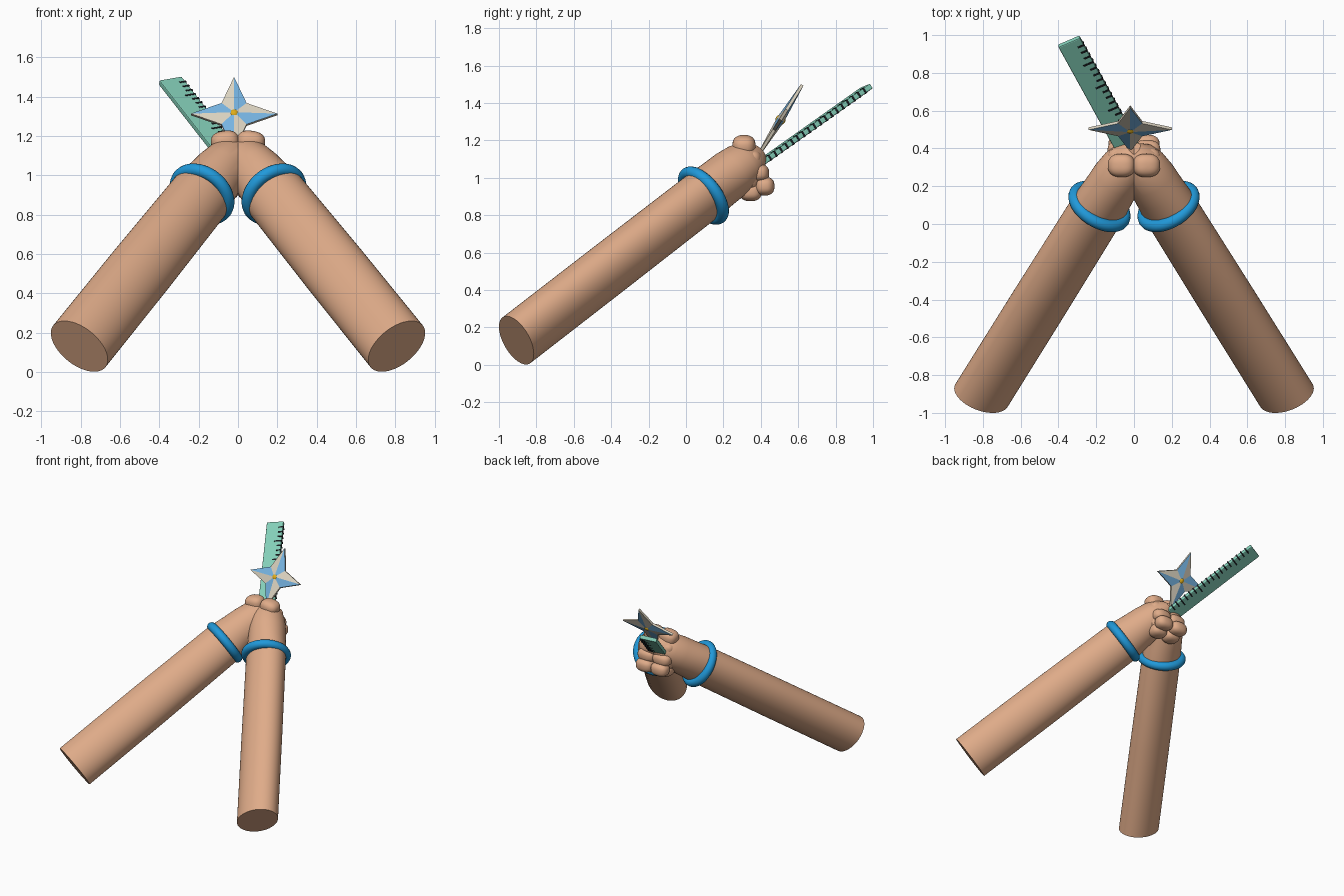
import bpy, bmesh, math
from mathutils import Vector, Matrix

cube = bpy.data.objects.get("Cube")
if cube:
    bpy.data.objects.remove(cube, do_unlink=True)


def material(name, r, g, b):
    m = bpy.data.materials.new(name)
    m.use_nodes = True
    m.diffuse_color = (r, g, b, 1)
    m.node_tree.nodes["Principled BSDF"].inputs["Base Color"].default_value = (r, g, b, 1)
    return m


skin = material("skin", 0.74, 0.41, 0.25)
band_blue = material("band blue", 0.015, 0.32, 0.70)
teal = material("ruler teal", 0.23, 0.62, 0.48)
black = material("tick black", 0.01, 0.012, 0.015)
star_blue = material("star blue", 0.18, 0.45, 0.75)
cream = material("star cream", 0.70, 0.64, 0.52)
gold = material("gold", 0.75, 0.42, 0.01)


def make_object(name, bm, mats, smooth=None):
    bmesh.ops.recalc_face_normals(bm, faces=bm.faces)
    mesh = bpy.data.meshes.new(name)
    bm.to_mesh(mesh)
    bm.free()
    ob = bpy.data.objects.new(name, mesh)
    bpy.context.collection.objects.link(ob)
    for m in mats:
        mesh.materials.append(m)
    if smooth:
        bpy.ops.object.select_all(action='DESELECT')
        ob.select_set(True)
        bpy.context.view_layer.objects.active = ob
        bpy.ops.object.shade_smooth_by_angle(angle=math.radians(smooth))
    return ob


def mirror(ob):
    mod = ob.modifiers.new("Mirror", 'MIRROR')
    mod.use_mirror_merge = False


def frame(origin, x, y, z):
    m = Matrix((x, y, z)).transposed().to_4x4()
    m.translation = origin
    return m


def grid_skin(bm, rings, wrap_rings=False):
    n = len(rings[0])
    pairs = list(zip(rings, rings[1:]))
    if wrap_rings:
        pairs.append((rings[-1], rings[0]))
    for a, b in pairs:
        for i in range(n):
            j = (i + 1) % n
            bm.faces.new((a[i], a[j], b[j], b[i]))


def cut_at_middle(bm):
    bmesh.ops.bisect_plane(bm, geom=bm.verts[:] + bm.edges[:] + bm.faces[:],
                           plane_co=(0, 0, 0), plane_no=(-1, 0, 0), clear_outer=True)


# Forearm axis and its cross-section directions
elbow = Vector((0.807, -0.907, 0.131))
reach = Vector((-0.624, 1.0, 0.774))
along = reach.normalized()
wide = Vector((reach.z, 0, -reach.x)).normalized()
narrow = along.cross(wide)

# Arms: elliptical tubes that narrow through the wrist into the fist
bm = bmesh.new()
rings = []
for t, a, b in [(0, .17, .132), (.5, .168, .132), (1, .16, .132), (1.08, .145, .132),
                (1.15, .136, .133), (1.21, .122, .125), (1.26, .095, .10), (1.3, .04, .05)]:
    ring = []
    for i in range(48):
        ang = math.tau * i / 48
        ring.append(bm.verts.new(elbow + reach * t + wide * a * math.cos(ang)
                                 + narrow * b * math.sin(ang)))
    rings.append(ring)
grid_skin(bm, rings)
bm.faces.new(rings[0])
bm.faces.new(rings[-1])
cut_at_middle(bm)
mirror(make_object("arms", bm, [skin], 40))

# Wrist bands
bm = bmesh.new()
rings = []
for i in range(48):
    u = math.tau * i / 48
    out = wide * math.cos(u) + narrow * math.sin(u)
    rings.append([bm.verts.new(elbow + reach + out * (.147 + .033 * math.cos(v))
                               + along * .033 * math.sin(v))
                  for v in (math.tau * k / 16 for k in range(16))])
grid_skin(bm, rings, True)
mirror(make_object("wrist_bands", bm, [band_blue], 60))

# Clasped hands: rounded thumb, fingers and palm on each side
def lump(bm, centre, size, tilt=0):
    m = (Matrix.Translation(centre) @ Matrix.Rotation(tilt, 4, 'Y')
         @ Matrix.Diagonal((*size, 1)))
    verts = bmesh.ops.create_uvsphere(bm, u_segments=28, v_segments=18, radius=1)["verts"]
    for v in verts:
        # push the sphere towards a rounded block
        v.co = Vector([math.copysign(abs(c) ** 0.8, c) for c in v.co])
        v.co = m @ v.co


for name, centre, size, tilt in [
        ("thumbs", (.066, .31, 1.172), (.072, .062, .055), .15),
        ("index_fingers", (.066, .35, 1.10), (.074, .055, .05), 0),
        ("middle_fingers", (.066, .39, 1.025), (.074, .055, .048), 0),
        ("ring_fingers", (.066, .42, .955), (.070, .053, .05), 0),
        ("little_fingers", (.06, .345, .925), (.065, .06, .05), 0),
        ("palms", (.06, .33, 1.04), (.085, .07, .12), 0)]:
    bm = bmesh.new()
    lump(bm, centre, size, tilt)
    cut_at_middle(bm)
    mirror(make_object(name, bm, [skin], 60))

# Ruler
up = Vector((-.32, .58, .41)).normalized()
across = Vector((.115, .05, .02))
across = (across - up * across.dot(up)).normalized()
ruler_frame = frame(Vector((-.345, .968, 1.482)), across, up, across.cross(up))


def box(bm, centre, size):
    m = ruler_frame @ Matrix.Translation(centre) @ Matrix.Diagonal((*size, 1))
    bmesh.ops.create_cube(bm, size=1, matrix=m)


bm = bmesh.new()
box(bm, (0, -.41, 0), (.126, .82, .03))
ruler = make_object("ruler", bm, [teal])
bevel = ruler.modifiers.new("Bevel", 'BEVEL')
bevel.width = .006
bevel.segments = 2

# Ruler ticks wrap round the marked edge
bm = bmesh.new()
for i in range(18):
    length = .058 if i % 4 == 3 else .036
    box(bm, (.065 - length / 2, -.05 - i * .04, 0), (length, .011, .034))
make_object("ruler_ticks", bm, [black])

# Four-pointed star with facets in alternating colours
star_up = Vector((0, .53, .85)).normalized()
star_x = Vector((1, 0, 0))
star_frame = frame(Vector((-.02, .505, 1.31)), star_x, star_up, star_x.cross(star_up))
bm = bmesh.new()
outlines = []
for side in (1, -1):
    hub = bm.verts.new((0, 0, side * .022))
    rim = []
    for i in range(8):
        r = .09 if i % 2 else .22
        ang = math.tau * i / 8
        rim.append(bm.verts.new((r * math.cos(ang), r * math.sin(ang), side * .008)))
    for i in range(8):
        bm.faces.new((hub, rim[i], rim[(i + 1) % 8])).material_index = i % 2
    outlines.append(rim)
grid_skin(bm, outlines)
bm.transform(star_frame)
make_object("star", bm, [cream, star_blue])

# Gold stud in the middle of the star
bm = bmesh.new()
bmesh.ops.create_uvsphere(bm, u_segments=20, v_segments=12, radius=.027, matrix=star_frame)
make_object("star_stud", bm, [gold], 60)
